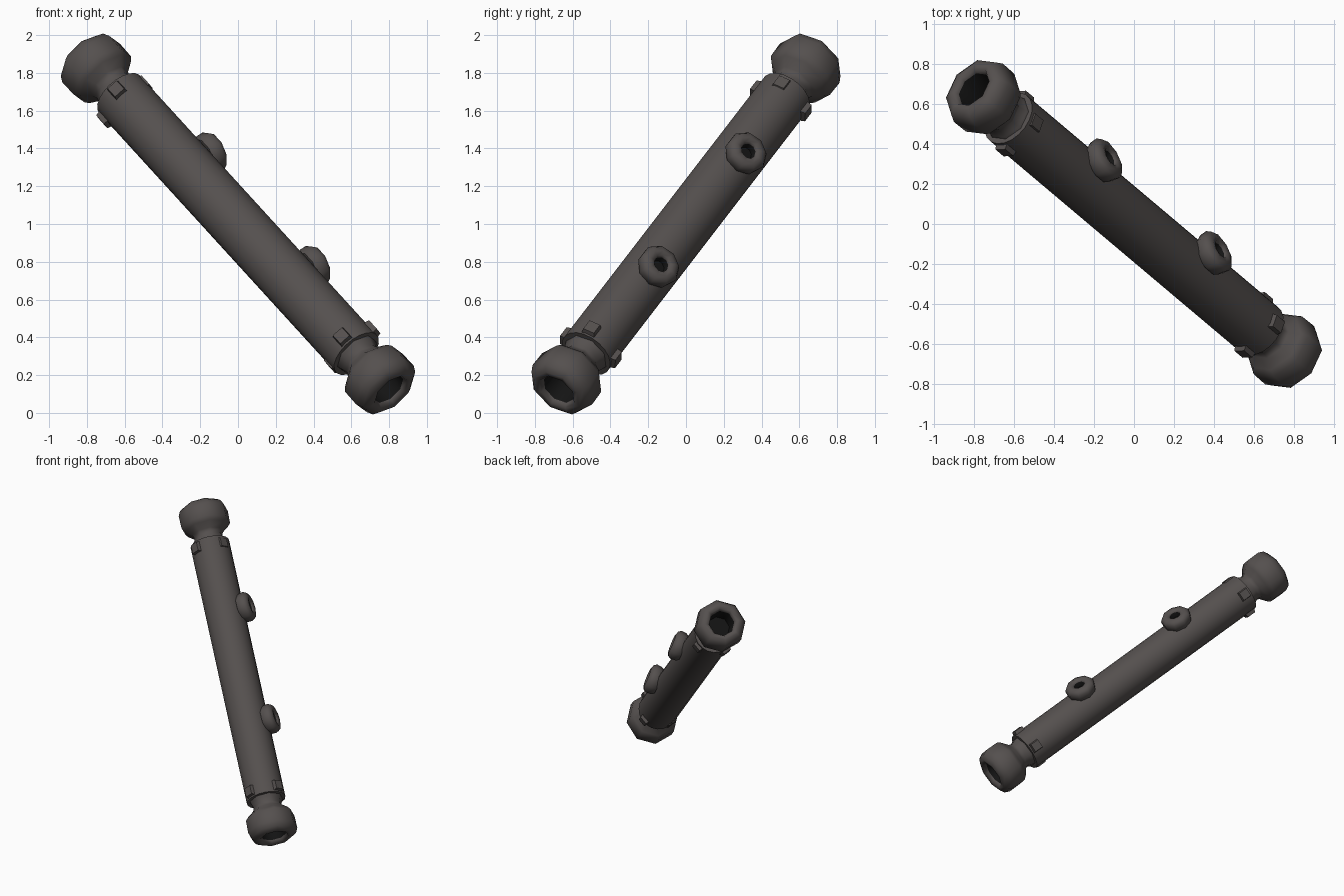
import bpy, bmesh, math
from mathutils import Vector, Matrix

if "Cube" in bpy.data.objects:
    bpy.data.objects.remove(bpy.data.objects["Cube"])

# Tilted frame: AXIS runs up the tube, SIDE points toward the side ports
AXIS = Vector((-0.586, 0.494, 0.642)).normalized()
SIDE = Vector((0.804, 0.459, 0.38))
SIDE = (SIDE - AXIS * SIDE.dot(AXIS)).normalized()
CROSS = AXIS.cross(SIDE)
CENTRE = Vector((0, 0, 1))


def material(name, rgb):
    m = bpy.data.materials.new(name)
    m.diffuse_color = (*rgb, 1)
    m.use_nodes = True
    m.node_tree.nodes["Principled BSDF"].inputs["Base Color"].default_value = m.diffuse_color
    return m


METAL = material("warm dark grey", (0.09, 0.08, 0.077))
BLACK = material("black bore", (0.007, 0.007, 0.007))


def frame(origin, x, y, z):
    m = Matrix((x, y, z)).transposed().to_4x4()
    m.translation = origin
    return m


def finish(name, bm, matrix, angle=50):
    bmesh.ops.recalc_face_normals(bm, faces=bm.faces)
    mesh = bpy.data.meshes.new(name)
    bm.to_mesh(mesh)
    bm.free()
    mesh.transform(matrix)
    mesh.materials.append(METAL)
    mesh.materials.append(BLACK)
    ob = bpy.data.objects.new(name, mesh)
    bpy.context.collection.objects.link(ob)
    bpy.ops.object.select_all(action='DESELECT')
    ob.select_set(True)
    bpy.context.view_layer.objects.active = ob
    bpy.ops.object.shade_smooth_by_angle(angle=math.radians(angle))
    return ob


def lathe(name, profile, sides, matrix, phase=0, sign=1, dark_from=99, angle=50):
    """Revolve (radius, height) points; bands from dark_from on are black."""
    bm = bmesh.new()
    rings = []
    for r, h in profile:
        ring = []
        for i in range(sides):
            a = phase + 2 * math.pi * i / sides
            ring.append(bm.verts.new((r * math.cos(a), r * math.sin(a), h * sign)))
        rings.append(ring)
    for k in range(len(rings) - 1):
        for i in range(sides):
            j = (i + 1) % sides
            f = bm.faces.new((rings[k][i], rings[k][j], rings[k + 1][j], rings[k + 1][i]))
            f.material_index = int(k >= dark_from)
    bm.faces.new(rings[0])
    end = bm.faces.new(rings[-1])
    end.material_index = int(dark_from < 99)
    return finish(name, bm, matrix, angle)


BODY = frame(CENTRE, SIDE, CROSS, AXIS)

# Main tube
lathe("main_tube", [(0.147, -1.07), (0.147, 1.07)], 20, BODY)

# Hollow end caps with a narrow neck
cap = [(0.128, 1.06), (0.122, 1.085), (0.106, 1.125), (0.118, 1.155), (0.165, 1.195),
       (0.188, 1.225), (0.19, 1.325), (0.172, 1.365), (0.14, 1.388), (0.11, 1.385),
       (0.096, 1.36), (0.088, 1.22)]
for label, sign in (("upper", 1), ("lower", -1)):
    lathe(label + "_end_cap", cap, 8, BODY, math.radians(-60), sign, 10, 60)

# Side ports with rounded rims
port = [(0.10, 0.125), (0.112, 0.145), (0.116, 0.185), (0.102, 0.207), (0.075, 0.218),
        (0.05, 0.212), (0.042, 0.2), (0.038, 0.16)]
for label, t in (("upper", 0.484), ("lower", -0.451)):
    m = frame(CENTRE + AXIS * t, CROSS, AXIS, SIDE)
    lathe(label + "_side_port", port, 9, m, 0, 1, 6, 60)


# Small locking pads around each end of the tube
def pad(name, degrees, t, top):
    a = math.radians(degrees)
    out = SIDE * math.cos(a) + CROSS * math.sin(a)
    bm = bmesh.new()
    bmesh.ops.create_cube(bm, size=1)
    for v in bm.verts:
        outer = v.co.z > 0
        w = 0.8 if outer else 1.0
        v.co = (v.co.x * 0.08 * w, v.co.y * 0.085 * w, top if outer else 0.125)
    finish(name, bm, frame(CENTRE + AXIS * t, out.cross(AXIS) * -1, AXIS, out), 30)


for label, t, low in (("upper", 1.015, -30), ("lower", -1.02, 150)):
    for n, deg in enumerate((-30, 60, 150, -120)):
        pad(f"{label}_pad_{n + 1}", deg, t, 0.152 if deg == low else 0.168)
